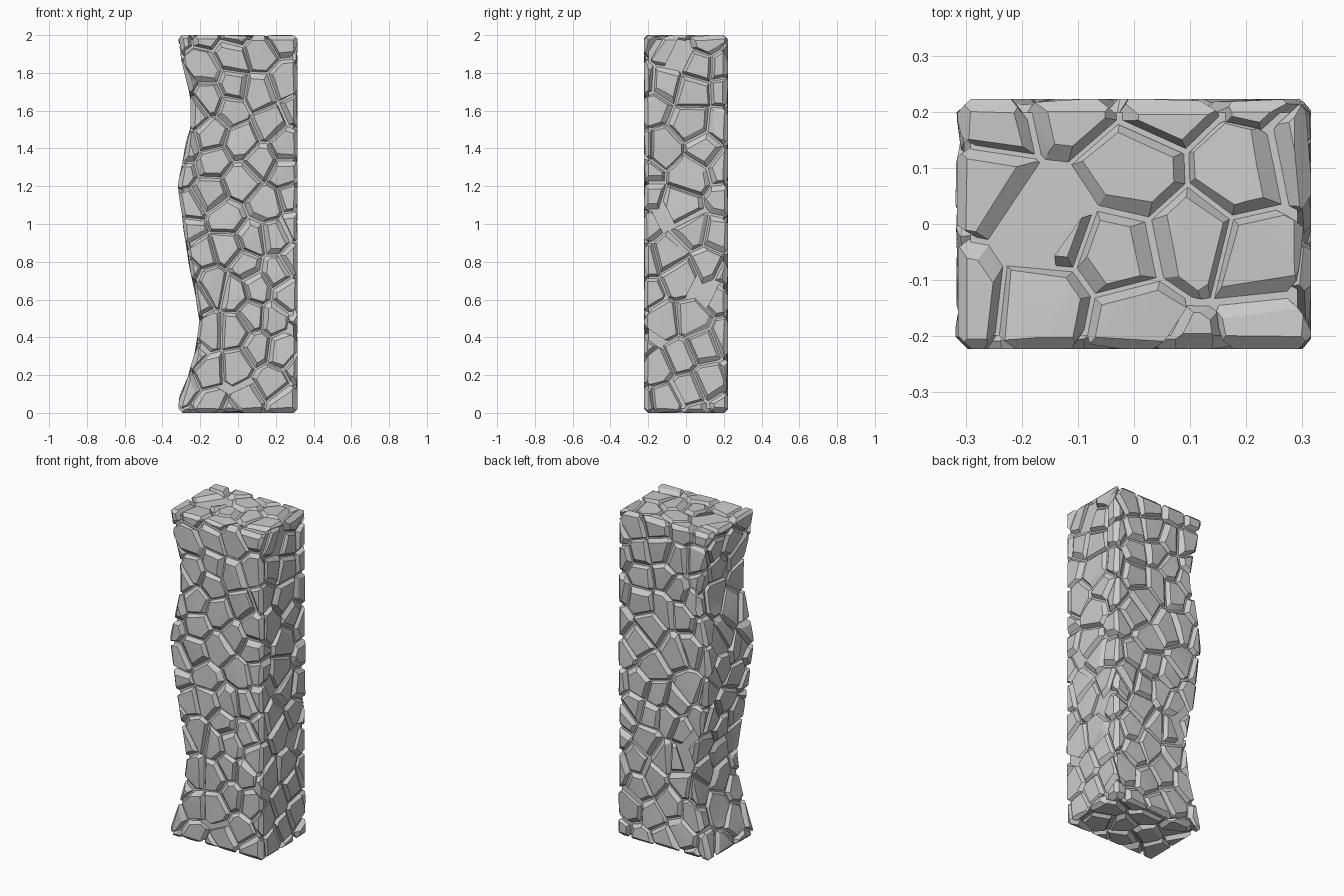
import bpy, bmesh, random
from mathutils import Vector, kdtree

if "Cube" in bpy.data.objects:
    bpy.data.objects.remove(bpy.data.objects["Cube"])

random.seed(11)
HX, HY, Z0, Z1 = 0.315, 0.223, 0.0, 2.0
GROOVE = 0.024

# six sides of the pillar: outward normal and offset
SIDES = [(Vector((1, 0, 0)), HX), (Vector((-1, 0, 0)), HX),
         (Vector((0, 1, 0)), HY), (Vector((0, -1, 0)), HY),
         (Vector((0, 0, 1)), Z1), (Vector((0, 0, -1)), -Z0)]

# left side silhouette (z, x)
LEFT = [(0, -.318), (.08, -.312), (.2, -.262), (.35, -.222), (.48, -.205), (.6, -.222),
        (.8, -.262), (1, -.292), (1.2, -.318), (1.4, -.282), (1.57, -.238),
        (1.7, -.258), (1.88, -.302), (2, -.318)]


def left_x(z):
    for (a, xa), (b, xb) in zip(LEFT, LEFT[1:]):
        if z <= b:
            t = max(0, (z - a) / (b - a))
            t = t * t * (3 - 2 * t) * .5 + t * .5
            return xa + (xb - xa) * t
    return LEFT[-1][1]


def box(bm, inset):
    bmesh.ops.create_cube(bm, size=1)
    for v in bm.verts:
        v.co = Vector((v.co.x * 2 * (HX - inset), v.co.y * 2 * (HY - inset),
                       (Z0 + Z1) / 2 + v.co.z * (Z1 - Z0 - 2 * inset)))


def cut(bm, point, normal):
    """Slice off everything beyond the plane and cap the hole."""
    n = normal.normalized()
    d = n.dot(point)
    if max(n.dot(v.co) for v in bm.verts) < d + 1e-4:
        return
    r = bmesh.ops.bisect_plane(bm, geom=bm.verts[:] + bm.edges[:] + bm.faces[:], dist=1e-5,
                               plane_co=point, plane_no=n, clear_outer=True)
    edges = [e for e in bm.edges if e.is_boundary]
    if edges:
        bmesh.ops.edgeloop_fill(bm, edges=edges)


# scatter stone centres evenly over the surface
areas = [HY * 4, HY * 4, HX * 4, HX * 4, 4 * HX * HY, 4 * HX * HY]
seeds = []
for _ in range(5000):
    i = random.choices(range(6), areas)[0]
    p = Vector((random.uniform(-HX, HX), random.uniform(-HY, HY), random.uniform(Z0, Z1)))
    n, h = SIDES[i]
    p += n * (h - n.dot(p))
    gap = random.uniform(.115, .155)
    if all((p - q).length > gap for q, _ in seeds):
        seeds.append((p, n))
tree = kdtree.KDTree(len(seeds))
for i, (p, n) in enumerate(seeds):
    tree.insert(p, i)
tree.balance()


def make_stone(index):
    q, side_n = seeds[index]
    bm = bmesh.new()
    box(bm, 0)
    near = [j for _, j, _ in tree.find_n(q, 24) if j != index]
    planes = []
    for j in near:
        d = (seeds[j][0] - q).normalized()
        m = d.dot((seeds[j][0] + q) / 2) - .0015
        if max(d.dot(v.co) for v in bm.verts) > m:
            cut(bm, d * m, d)
            planes.append((d, m))
    # knock off the pillar's own edges
    for a, (na, ha) in enumerate(SIDES):
        for nb, hb in SIDES[a + 1:]:
            if abs(na.dot(nb)) < .1:
                w = random.uniform(.018, .03)
                cut(bm, na * ha + nb * (hb - w), na + nb)
    # slightly tilted outer face
    tilt = Vector([random.uniform(-.09, .09) for _ in range(3)])
    cut(bm, q - side_n * .002, side_n + tilt - side_n * tilt.dot(side_n))
    # sloping chamfers down to the grooves
    for d, m in planes:
        for n, h in SIDES:
            t = d - n * d.dot(n)
            if t.length < .4 or d.dot(n) > .5:
                continue
            t.normalize()
            foot = q + n * (h - n.dot(q))
            edge = foot + t * ((m - d.dot(foot)) / d.dot(t))
            w = random.choice((.014, .018, .022, .034))
            cut(bm, edge - t * w, t * (GROOVE + .004) + n * w)
    bmesh.ops.recalc_face_normals(bm, faces=bm.faces[:])
    mesh = bpy.data.meshes.new("tmp")
    bm.to_mesh(mesh)
    bm.free()
    return mesh


def add_object(name, bm):
    mesh = bpy.data.meshes.new(name)
    bm.to_mesh(mesh)
    ob = bpy.data.objects.new(name, mesh)
    bpy.context.collection.objects.link(ob)
    return ob


# gather all stones
stones = bmesh.new()
for i in range(len(seeds)):
    tmp = make_stone(i)
    stones.from_mesh(tmp)
    bpy.data.meshes.remove(tmp)
core_bm = bmesh.new()
box(core_bm, GROOVE)
pillar = add_object("stone_pillar", core_bm)
cutter = add_object("stones", stones)

# merge stones with the mortar core
mod = pillar.modifiers.new("merge", 'BOOLEAN')
mod.operation = 'UNION'
mod.solver = 'EXACT'
mod.object = cutter
bpy.context.view_layer.objects.active = pillar
pillar.select_set(True)
bpy.ops.object.modifier_apply(modifier="merge")
bpy.data.objects.remove(cutter)

# bend the left side to its wavy silhouette
bm = bmesh.new()
bm.from_mesh(pillar.data)
bmesh.ops.triangulate(bm, faces=bm.faces[:])
for v in bm.verts:
    v.co.x += (HX - v.co.x) / (2 * HX) * (left_x(v.co.z) + HX)
bm.to_mesh(pillar.data)
bm.free()
bpy.ops.object.shade_smooth_by_angle(angle=.45)
